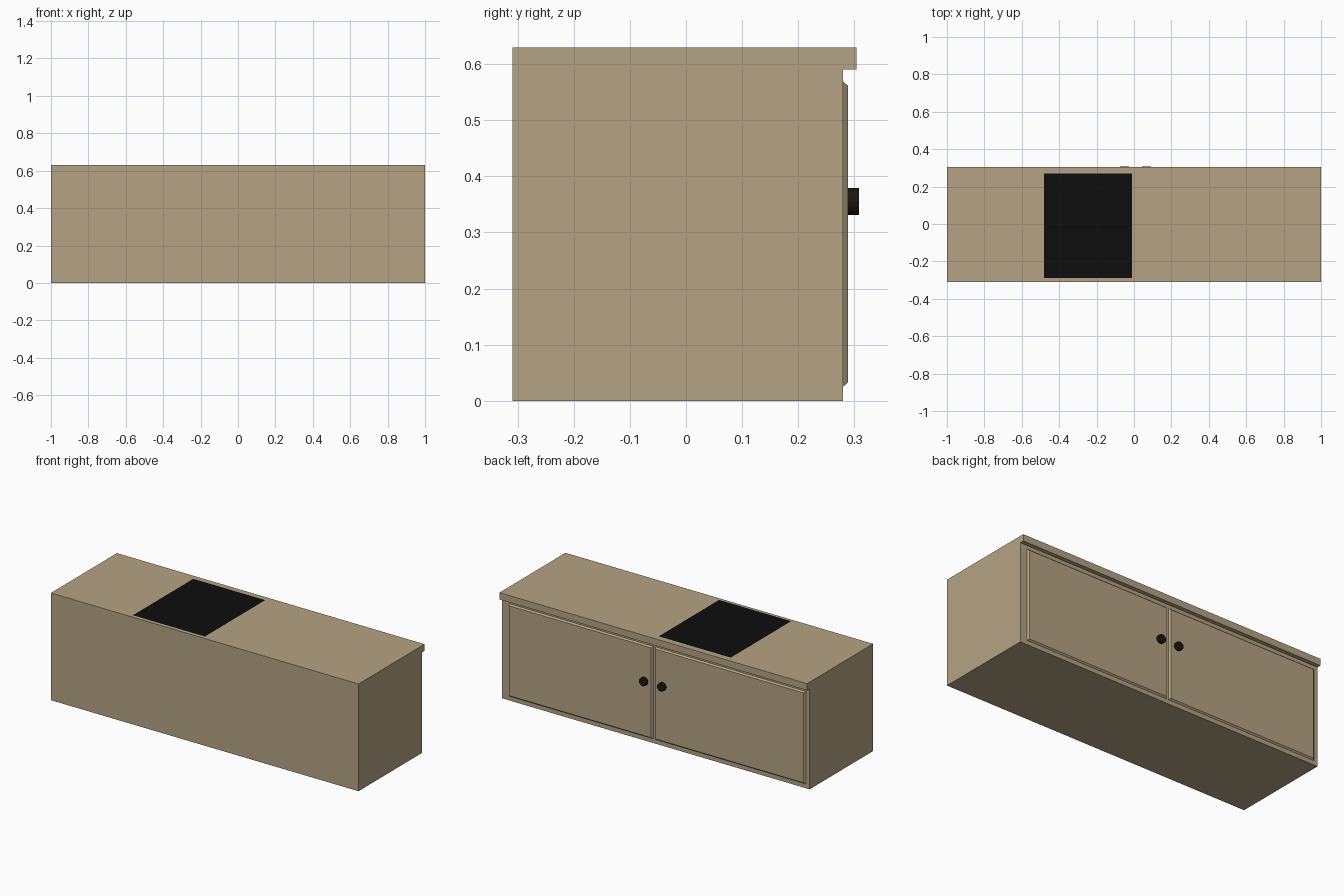
import bpy, bmesh
from math import pi
from mathutils import Matrix

if "Cube" in bpy.data.objects:
    bpy.data.objects.remove(bpy.data.objects["Cube"])


def material(name, color):
    m = bpy.data.materials.new(name)
    m.diffuse_color = color
    m.use_nodes = True
    m.node_tree.nodes["Principled BSDF"].inputs["Base Color"].default_value = m.diffuse_color
    return m


WOOD = material("tan_wood", (0.46, 0.37, 0.23, 1))
BLACK = material("black", (0.004, 0.004, 0.004, 1))
DARK = material("dark_knob", (0.012, 0.008, 0.005, 1))


def finish(bm, name, mat):
    bmesh.ops.recalc_face_normals(bm, faces=bm.faces)
    mesh = bpy.data.meshes.new(name)
    bm.to_mesh(mesh)
    bm.free()
    mesh.materials.append(mat)
    ob = bpy.data.objects.new(name, mesh)
    bpy.context.collection.objects.link(ob)
    return ob


def loft(name, bottom, top, mat):
    """Closed solid between two matching outlines."""
    bm = bmesh.new()
    a = [bm.verts.new(p) for p in bottom]
    b = [bm.verts.new(p) for p in top]
    n = len(a)
    bm.faces.new(a)
    bm.faces.new(b)
    for i in range(n):
        j = (i + 1) % n
        bm.faces.new((a[i], a[j], b[j], b[i]))
    return finish(bm, name, mat)


def rect_xz(x0, x1, z0, z1, y):
    return [(x0, y, z0), (x1, y, z0), (x1, y, z1), (x0, y, z1)]


# Cabinet body with the worktop lip overhanging the doors
profile = [(-0.309, 0), (0.28, 0), (0.28, 0.59), (0.304, 0.59),
           (0.304, 0.63), (-0.309, 0.63)]
loft("cabinet_body", [(-1, y, z) for y, z in profile],
     [(1, y, z) for y, z in profile], WOOD)

# Door panels with chamfered edges, and their round knobs
C = 0.008
for side, x0, x1, knob_x in (("left", 0.016, 0.955, 0.067),
                             ("right", -0.975, 0.003, -0.051)):
    loft(side + "_door", rect_xz(x0, x1, 0.025, 0.569, 0.28),
         rect_xz(x0 + C, x1 - C, 0.025 + C, 0.569 - C, 0.289), WOOD)
    bm = bmesh.new()
    bmesh.ops.create_cone(
        bm, cap_ends=True, segments=16, radius1=0.024, radius2=0.024,
        depth=0.02, matrix=Matrix.Translation((knob_x, 0.2985, 0.355))
        @ Matrix.Rotation(pi / 2, 4, 'X'))
    finish(bm, side + "_knob", DARK)

# Black hob plate lying on the worktop
bm = bmesh.new()
bm.faces.new([bm.verts.new(p) for p in (
    (-0.48, -0.29, 0.631), (-0.012, -0.29, 0.631),
    (-0.012, 0.27, 0.631), (-0.48, 0.27, 0.631))])
finish(bm, "hob_plate", BLACK)
